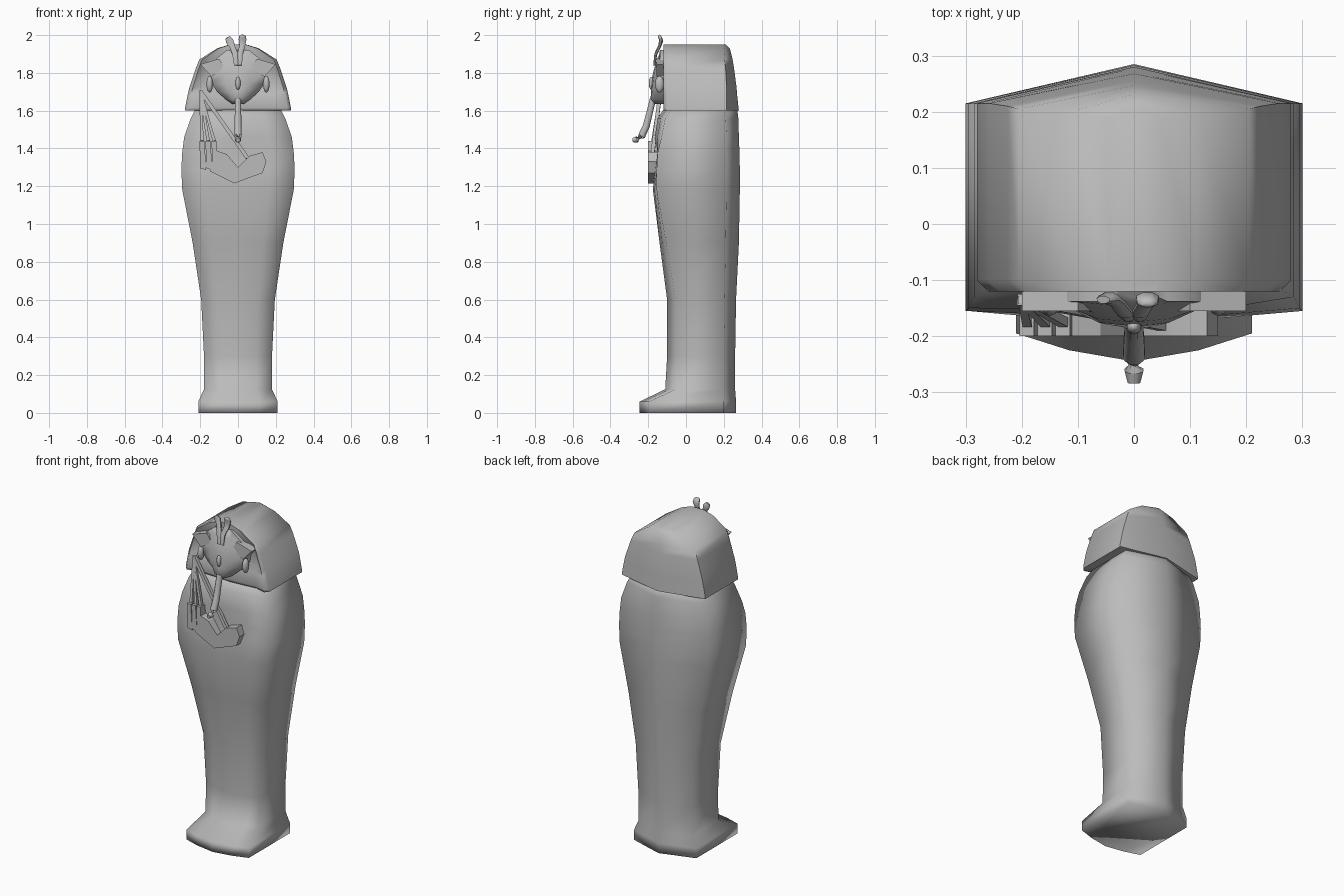
import bpy, bmesh, math
from mathutils import Vector

cube = bpy.data.objects.get("Cube")
if cube:
    bpy.data.objects.remove(cube, do_unlink=True)

stone = bpy.data.materials.new("plain grey")
stone.use_nodes = True
stone.diffuse_color = (0.5, 0.5, 0.5, 1)
stone.node_tree.nodes["Principled BSDF"].inputs["Base Color"].default_value = (0.5, 0.5, 0.5, 1)


def finish(name, bm, angle):
    """Turn a bmesh into a smooth shaded object."""
    bmesh.ops.recalc_face_normals(bm, faces=bm.faces)
    mesh = bpy.data.meshes.new(name)
    bm.to_mesh(mesh)
    bm.free()
    mesh.materials.append(stone)
    obj = bpy.data.objects.new(name, mesh)
    bpy.context.collection.objects.link(obj)
    bpy.ops.object.select_all(action='DESELECT')
    obj.select_set(True)
    bpy.context.view_layer.objects.active = obj
    bpy.ops.object.shade_smooth_by_angle(angle=math.radians(angle))
    return obj


def loft(name, rings, angle=60):
    """Skin a list of equal rings and cap both ends."""
    bm = bmesh.new()
    rows = [[bm.verts.new(p) for p in ring] for ring in rings]
    for a, b in zip(rows, rows[1:]):
        for i in range(len(a)):
            j = (i + 1) % len(a)
            bm.faces.new((a[i], a[j], b[j], b[i]))
    bm.faces.new(rows[0])
    bm.faces.new(rows[-1])
    return finish(name, bm, angle)


def mirrored(half, z):
    """Complete a half section that starts and ends on the centre line."""
    left = [(x, y, z) for x, y in half]
    return left + [(-x, y, z) for x, y in half[-2:0:-1]]


def slab(name, outline, front, back, angle=30):
    """Extrude an outline drawn in the x-z plane."""
    return loft(name, [[(x, y, z) for x, z in outline] for y in (front, back)], angle)


def tube(name, points, widths, sides=8, flat=1.0):
    """Tapered tube along a path, with an optional flattened depth."""
    path = [Vector(p) for p in points]
    rings = []
    for i, p in enumerate(path):
        run = (path[min(i + 1, len(path) - 1)] - path[max(i - 1, 0)]).normalized()
        ref = Vector((0, 1, 0)) if abs(run.y) < 0.9 else Vector((0, 0, 1))
        side = run.cross(ref).normalized()
        depth = side.cross(run)
        turns = [math.tau * (k + 0.5) / sides for k in range(sides)]
        rings.append([p + widths[i] * (side * math.cos(t) + depth * math.sin(t) * flat)
                      for t in turns])
    return loft(name, rings)


def ball(name, centre, size):
    bm = bmesh.new()
    bmesh.ops.create_uvsphere(bm, u_segments=10, v_segments=6, radius=1)
    for v in bm.verts:
        v.co = Vector(centre) + v.co * Vector(size)
    return finish(name, bm, 60)


# Coffin body: height, half width, front, front corner, back corner, back ridge
body = [
    (0, .21, -.245, -.195, .2, .265),
    (.06, .21, -.245, -.195, .2, .265),
    (.125, .18, -.11, -.055, .2, .26),
    (.3, .18, -.1, -.05, .2, .26),
    (.6, .195, -.1, -.055, .205, .265),
    (.9, .24, -.14, -.105, .21, .28),
    (1.18, .295, -.175, -.155, .215, .285),
    (1.29, .3, -.165, -.155, .215, .285),
    (1.38, .295, -.15, -.15, .215, .283),
    (1.46, .285, -.165, -.13, .215, .28),
    (1.56, .25, -.15, -.11, .21, .277),
    (1.62, .22, -.11, -.07, .2, .27),
]
rings = []
for z, w, front, corner, rear, ridge in body:
    middle = front + (corner - front) * .4
    rings.append(mirrored([(0, front), (w * .55, middle), (w, corner),
                           (w, rear), (0, ridge)], z))
loft("coffin_body", rings, 100)

# Headdress: height, half width, front hollow, back corner, back ridge
cloth = [
    (1.6, .28, -.1, .215, .28),
    (1.615, .28, -.11, .215, .278),
    (1.69, .265, -.1, .215, .27),
    (1.72, .258, -.07, .215, .268),
    (1.82, .225, -.075, .21, .255),
    (1.87, .205, -.11, .205, .247),
    (1.93, .11, -.12, .2, .232),
    (1.95, .045, -.12, .19, .21),
]
rings = []
for z, w, hollow, rear, ridge in cloth:
    rings.append(mirrored([(0, -.12), (w * .7, hollow), (w * .93, -.12), (w, -.1),
                           (w, rear), (0, ridge)], z))
loft("headdress", rings, 75)

# Face: height, half width, front depth
face = [
    (1.635, .03, -.17), (1.66, .065, -.188), (1.7, .11, -.185),
    (1.74, .138, -.182), (1.8, .145, -.175), (1.835, .15, -.165),
    (1.88, .11, -.15), (1.92, .06, -.13),
]
loft("face", [mirrored([(0, y), (w * .45, y + .006), (w, -.138), (w, -.07), (0, -.07)], z)
              for z, w, y in face], 65)
ball("nose", (0, -.183, 1.745), (.014, .014, .035))

# Brow wings of the headband and the ears
for side, label in ((1, "left"), (-1, "right")):
    wing = [(.07, 1.83), (.14, 1.78), (.2, 1.845), (.1, 1.875)]
    slab(label + "_brow_wing", [(side * x, z) for x, z in wing], -.155, -.09)
    ball(label + "_ear", (side * .15, -.14, 1.74), (.018, .024, .045))

# Curved ceremonial beard
tube("beard", [(0, -.175, 1.66), (0, -.19, 1.6), (0, -.21, 1.52),
               (0, -.235, 1.465), (0, -.26, 1.447), (0, -.283, 1.444)],
     [.018, .018, .02, .021, .018, .012])

# Twin brow ornaments
tube("brow_serpent", [(.01, -.168, 1.84), (.01, -.16, 1.9), (.022, -.14, 1.94),
                      (.024, -.132, 1.975), (.024, -.14, 1.992), (.024, -.145, 2)],
     [.012, .016, .016, .022, .02, .01], flat=.5)
tube("brow_bird", [(-.01, -.168, 1.84), (-.015, -.16, 1.9), (-.03, -.14, 1.94),
                   (-.045, -.132, 1.97), (-.055, -.135, 1.988)],
     [.012, .016, .016, .022, .014], flat=.5)

# Folded hands
hands = [(-.15, 1.28), (-.02, 1.215), (.13, 1.27), (.15, 1.33), (.13, 1.38),
         (.06, 1.36), (0, 1.3), (-.06, 1.37), (-.12, 1.39)]
slab("folded_hands", hands, -.2, -.14)

# Flail: slanted rod, hanging cords and beaded strands
rod_top = (-.2, -.135, 1.705)
tube("flail_rod", [rod_top, (.05, -.18, 1.35)], [.014, .014], 4)
for i in range(3):
    x = -.19 + i * .032
    tube("flail_cord_%d" % i, [rod_top, (x, -.175, 1.44)], [.009, .012], 4)
    strand = [(x - .014, 1.44), (x + .012, 1.44), (x + .022, 1.285), (x - .01, 1.295)]
    slab("flail_strand_%d" % i, strand, -.2, -.145)
